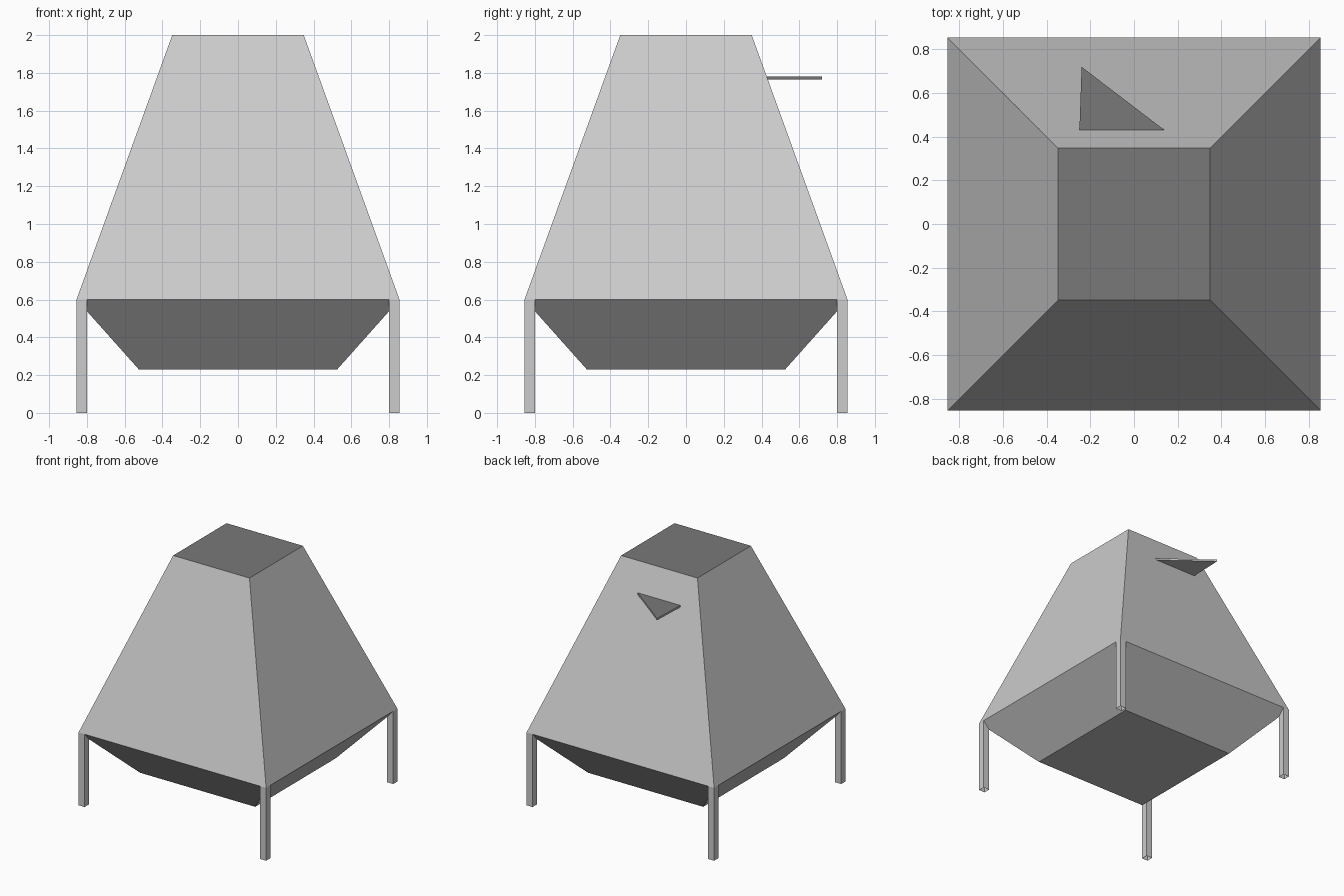
import bpy

if "Cube" in bpy.data.objects:
    bpy.data.objects.remove(bpy.data.objects["Cube"])

W, EAVE, TOP = 0.855, 0.60, 2.0      # half width at the eaves, eave height, top height
CAP = 0.348                          # half width of the flat top


def material(name, value):
    m = bpy.data.materials.new(name)
    m.diffuse_color = (value, value, value, 1)
    m.use_nodes = True
    m.node_tree.nodes["Principled BSDF"].inputs["Base Color"].default_value = m.diffuse_color
    return m


light = material("light grey", 0.604)
mid = material("mid grey", 0.51)
dark = material("dark grey", 0.19)


def add_mesh(name, verts, faces, mat):
    me = bpy.data.meshes.new(name)
    me.from_pydata(verts, [], faces)
    me.materials.append(mat)
    ob = bpy.data.objects.new(name, me)
    bpy.context.collection.objects.link(ob)
    return ob


def loft(name, rings, mat, cap_start=False, cap_end=False):
    """Join equal, counter-clockwise rings from low to high; caps are optional."""
    n = len(rings[0])
    verts = [p for r in rings for p in r]
    faces = [(k * n + i, k * n + (i + 1) % n, (k + 1) * n + (i + 1) % n, (k + 1) * n + i)
             for k in range(len(rings) - 1) for i in range(n)]
    if cap_start:
        faces.append(tuple(reversed(range(n))))
    if cap_end:
        faces.append(tuple(range(len(verts) - n, len(verts))))
    return add_mesh(name, verts, faces, mat)


def square(half, z, cx=0, cy=0):
    return [(cx + sx * half, cy + sy * half, z)
            for sx, sy in ((-1, -1), (1, -1), (1, 1), (-1, 1))]


# Tapered hood walls and their flat dark top
loft("hood", [square(W, EAVE), square(CAP, TOP)], light)
add_mesh("hood_top", square(CAP, TOP), [(0, 1, 2, 3)], dark)

# Inverted tray below the hood
loft("lower_tray", [square(0.525, 0.23), square(W, EAVE)], mid, cap_start=True)

# Four square hollow legs at the corners
half = 0.0275
for side, sx in (("left", -1), ("right", 1)):
    for end, sy in (("front", -1), ("back", 1)):
        c = W - half
        loft(f"{end}_{side}_leg",
             [square(half, z, sx * c, sy * c) for z in (0, EAVE)], light)

# Thin triangular fin on the back wall, dark on its upper face only
points = [(-0.25, 0.43), (0.14, 0.43), (-0.24, 0.72)]
fin = loft("back_fin", [[(x, y, z) for x, y in points] for z in (1.765, 1.78)],
           mid, cap_start=True, cap_end=True)
fin.data.materials.append(dark)
for face in fin.data.polygons:
    face.material_index = 1 if face.normal.z > 0.5 else 0
